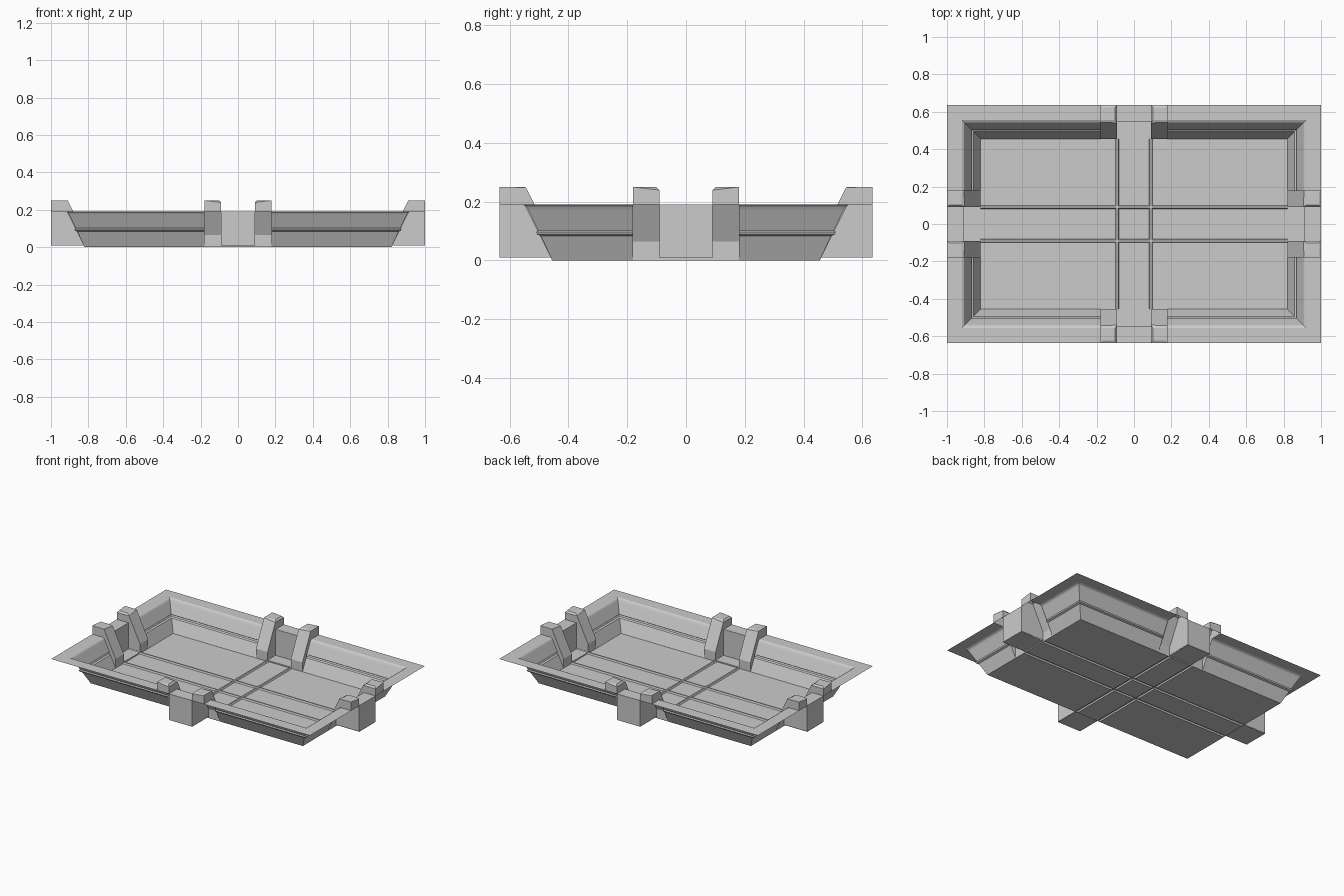
import bpy, bmesh

if "Cube" in bpy.data.objects:
    bpy.data.objects.remove(bpy.data.objects["Cube"])

HX, HY = 0.82, 0.455        # half size of the tray floor
RIM, TOP = 0.19, 0.25       # heights of rim and post tops
OUT = 0.18                  # distance from floor edge to outer rim edge
IN, EDGE = 0.09, 0.18       # post start / end measured along each side


def on_back(t, d, z):       # side facing +y
    return (t, HY + d, z)


def on_right(t, d, z):      # side facing +x
    return (HX + d, t, z)


def finish(name, bm, mirror=(False, False), upward=False):
    bmesh.ops.remove_doubles(bm, verts=bm.verts, dist=1e-5)
    bmesh.ops.recalc_face_normals(bm, faces=bm.faces)
    if upward:
        bm.normal_update()
        if sum(f.normal.z * f.calc_area() for f in bm.faces) < 0:
            bmesh.ops.reverse_faces(bm, faces=bm.faces)
    me = bpy.data.meshes.new(name)
    bm.to_mesh(me)
    bm.free()
    ob = bpy.data.objects.new(name, me)
    bpy.context.collection.objects.link(ob)
    if any(mirror):
        m = ob.modifiers.new("Mirror", 'MIRROR')
        m.use_axis = (mirror[0], mirror[1], False)
        m.use_clip = False
        m.use_mirror_merge = False
    return ob


def face(bm, pts):
    return bm.faces.new([bm.verts.new(p) for p in pts])


# Floor: flat sheet with paired raised ribs forming a cross
def floor():
    rib = [0.08, 0.085, 0.095, 0.10]

    def coords(h):
        half = rib + [h]
        return [-c for c in reversed(half)] + half

    def height(v):
        return 0.01 if 0.084 < abs(v) < 0.096 else 0.0

    xs, ys = coords(HX), coords(HY)
    bm = bmesh.new()
    grid = [[bm.verts.new((x, y, max(height(x), height(y)))) for y in ys] for x in xs]
    for i in range(len(xs) - 1):
        for j in range(len(ys) - 1):
            bm.faces.new((grid[i][j], grid[i + 1][j], grid[i + 1][j + 1], grid[i][j + 1]))
    finish("tray_floor", bm, upward=True)


# Sloped wall with a groove and flat rim: one corner, mirrored to four
def walls():
    profile = [(0, 0), (0.039, 0.083), (0.051, 0.088), (0.055, 0.097), (0.048, 0.102),
               (0.083, 0.174), (0.089, 0.184), (0.1, RIM), (OUT, RIM)]
    bm = bmesh.new()
    rows = [[bm.verts.new(p) for p in ((EDGE, HY + d, z), (HX + d, HY + d, z), (HX + d, EDGE, z))]
            for d, z in profile]
    for a, b in zip(rows, rows[1:]):
        for k in range(2):
            bm.faces.new((a[k], a[k + 1], b[k + 1], b[k]))
    finish("tray_wall_and_rim", bm, (True, True), upward=True)


# Hollow post open underneath, leaning over the rim, with chamfered top
def post(name, place):
    ridge = [(0, 0), (0, 0.065), (0.09, TOP), (OUT, TOP), (OUT, RIM)]
    bm = bmesh.new()
    for (d0, z0), (d1, z1) in zip(ridge, ridge[1:]):
        face(bm, [place(IN, d0, z0), place(EDGE, d0, z0), place(EDGE, d1, z1), place(IN, d1, z1)])
    face(bm, [place(EDGE, d, z) for d, z in ridge + [(0.095, RIM)]])
    face(bm, [place(IN, d, z) for d, z in ridge + [(OUT, 0.01), (0, 0.01)]])
    bmesh.ops.remove_doubles(bm, verts=bm.verts, dist=1e-5)
    top = [e for e in bm.edges if all(v.co.z > TOP - 1e-4 for v in e.verts)]
    bmesh.ops.bevel(bm, geom=top, offset=0.011, segments=1, affect='EDGES')
    finish(name, bm, (True, True))


# Channel end between the posts: floor strip, inner wall, rim and outer wall
def channel_end(name, place, mirror):
    section = [(0, 0), (0, 0.008), (OUT, 0.008), (OUT, RIM), (0.09, RIM), (0.09, 0.008)]
    bm = bmesh.new()
    for (d0, z0), (d1, z1) in zip(section, section[1:]):
        face(bm, [place(-IN, d0, z0), place(IN, d0, z0), place(IN, d1, z1), place(-IN, d1, z1)])
    finish(name, bm, mirror)


floor()
walls()
post("long_side_post", on_back)
post("short_side_post", on_right)
channel_end("long_side_channel_end", on_back, (False, True))
channel_end("short_side_channel_end", on_right, (True, False))
